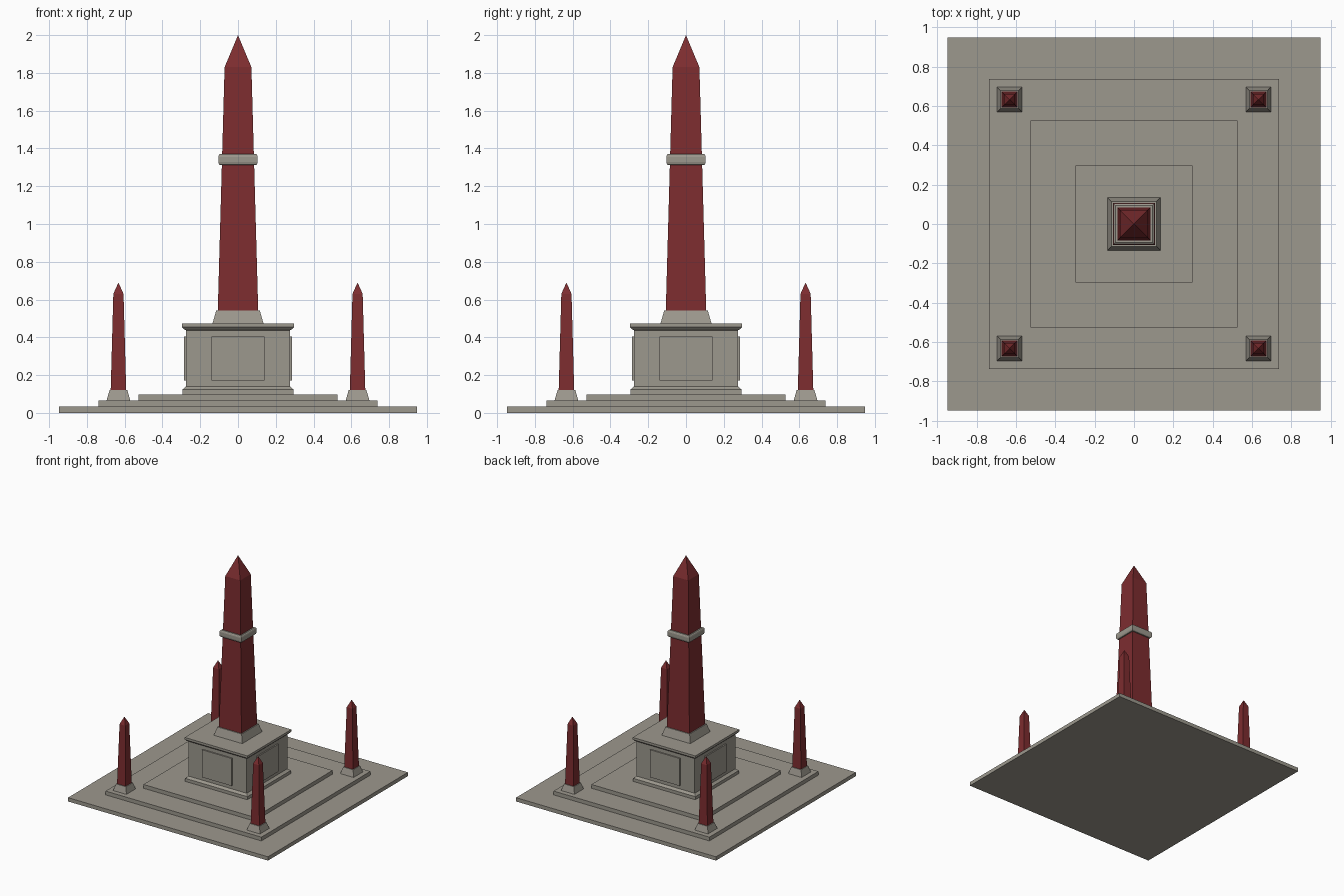
import bpy, bmesh, math

if "Cube" in bpy.data.objects:
    bpy.data.objects.remove(bpy.data.objects["Cube"])


def material(name, rgb):
    m = bpy.data.materials.new(name)
    m.diffuse_color = (*rgb, 1)
    m.use_nodes = True
    m.node_tree.nodes["Principled BSDF"].inputs["Base Color"].default_value = m.diffuse_color
    return m


stone = material("grey_stone", (0.335, 0.315, 0.27))
granite = material("red_granite", (0.205, 0.026, 0.029))


def square_stack(name, profile, mat, cx=0, cy=0):
    """Square solid from (half width, height) rings; half width 0 makes a tip."""
    bm = bmesh.new()
    rings = []
    for h, z in profile:
        if h == 0:
            rings.append([bm.verts.new((cx, cy, z))])
        else:
            rings.append([bm.verts.new((cx + sx * h, cy + sy * h, z))
                          for sx, sy in ((-1, -1), (1, -1), (1, 1), (-1, 1))])
    for a, b in zip(rings, rings[1:]):
        for i in range(4):
            j = (i + 1) % 4
            if len(b) == 1:
                bm.faces.new((a[i], a[j], b[0]))
            else:
                bm.faces.new((a[i], a[j], b[j], b[i]))
    bm.faces.new(rings[0][::-1])
    if len(rings[-1]) == 4:
        bm.faces.new(rings[-1])
    mesh = bpy.data.meshes.new(name)
    bm.to_mesh(mesh)
    bm.free()
    mesh.materials.append(mat)
    ob = bpy.data.objects.new(name, mesh)
    bpy.context.collection.objects.link(ob)
    return ob


def box(name, size, loc, angle, mat):
    bpy.ops.mesh.primitive_cube_add(size=1, location=loc, rotation=(0, 0, angle))
    ob = bpy.context.object
    ob.name = name
    ob.scale = size
    ob.data.materials.append(mat)


# Three low steps
for i, half in enumerate((0.947, 0.738, 0.527)):
    square_stack(f"step_{i + 1}", [(half, 0.0325 * i), (half, 0.0325 * (i + 1))], stone)

# Pedestal with base moulding and cornice
square_stack("pedestal", [(0.295, 0.097), (0.295, 0.124), (0.288, 0.128), (0.275, 0.14),
                          (0.275, 0.437), (0.285, 0.443), (0.297, 0.455), (0.297, 0.474)], stone)

# Raised panel on each pedestal side
for k in range(4):
    a = k * math.pi / 2
    r = 0.275
    box(f"panel_{k + 1}", (0.28, 0.022, 0.235),
        (r * math.sin(a), -r * math.cos(a), 0.288), a, stone)

# Main obelisk with plinth and band
square_stack("obelisk_plinth", [(0.135, 0.474), (0.115, 0.543)], stone)
square_stack("obelisk_shaft", [(0.107, 0.543), (0.071, 1.83), (0, 2.0)], granite)
square_stack("obelisk_band", [(0.095, 1.312), (0.101, 1.318), (0.104, 1.329), (0.104, 1.356),
                              (0.101, 1.366), (0.095, 1.371)], stone)

# Four small corner obelisks
for sx in (-1, 1):
    for sy in (-1, 1):
        x, y = 0.633 * sx, 0.633 * sy
        square_stack("corner_plinth", [(0.063, 0.065), (0.047, 0.12)], stone, x, y)
        square_stack("corner_shaft", [(0.041, 0.12), (0.027, 0.63), (0, 0.69)], granite, x, y)
